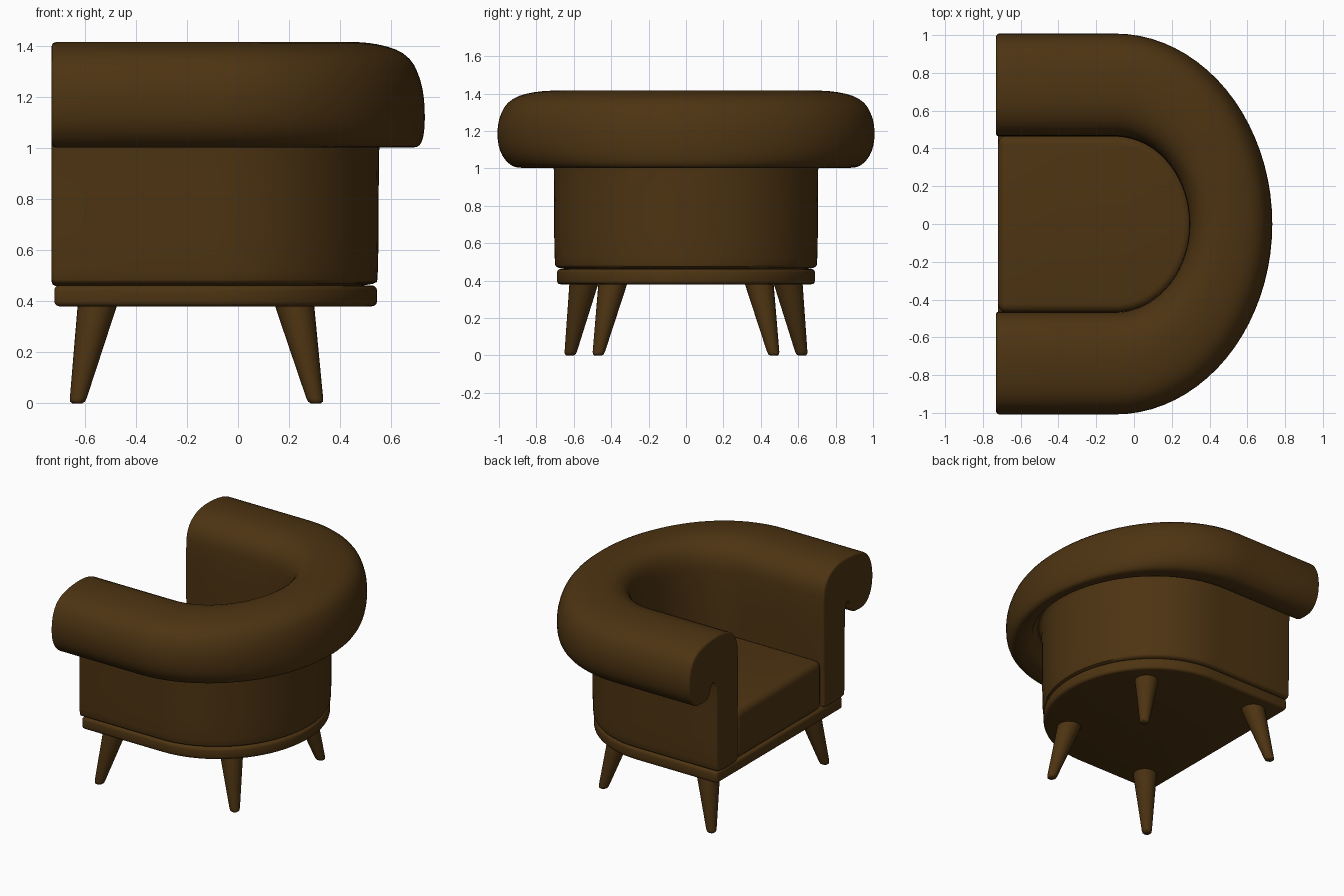
import bpy, bmesh, math
from mathutils import Vector

if "Cube" in bpy.data.objects:
    bpy.data.objects.remove(bpy.data.objects["Cube"])

brown = bpy.data.materials.new("dark brown leather")
brown.diffuse_color = (0.075, 0.034, 0.006, 1)
brown.use_nodes = True
brown.node_tree.nodes["Principled BSDF"].inputs["Base Color"].default_value = brown.diffuse_color
BEND = -0.1      # x where the straight arms start to curve into the back
N = 20           # steps per quarter curve


def plan(half, back, front):
    """U-shaped outline: straight arm, elliptical back, straight arm."""
    pts = [(front, half), (front * 0.5 + BEND * 0.5, half)]
    for i in range(2 * N + 1):
        a = math.pi / 2 - math.pi * i / (2 * N)
        pts.append((BEND + (back - BEND) * math.cos(a), half * math.sin(a)))
    return pts + [(x, -y) for x, y in reversed(pts[:2])]


def finish(bm, name, angle=40):
    bmesh.ops.recalc_face_normals(bm, faces=bm.faces)
    me = bpy.data.meshes.new(name)
    bm.to_mesh(me)
    bm.free()
    ob = bpy.data.objects.new(name, me)
    bpy.context.collection.objects.link(ob)
    me.materials.append(brown)
    bpy.ops.object.select_all(action='DESELECT')
    ob.select_set(True)
    bpy.context.view_layer.objects.active = ob
    bpy.ops.object.shade_smooth_by_angle(angle=math.radians(angle))
    return ob


def slab(name, half, back, front, z0, z1, r, segs):
    """D-shaped slab with rounded edges."""
    bm = bmesh.new()
    f = bm.faces.new([bm.verts.new((x, y, z0)) for x, y in plan(half, back, front)])
    top = bmesh.ops.extrude_face_region(bm, geom=[f])["geom"]
    bmesh.ops.translate(bm, vec=(0, 0, z1 - z0),
                        verts=[v for v in top if isinstance(v, bmesh.types.BMVert)])
    bmesh.ops.recalc_face_normals(bm, faces=bm.faces)
    edges = [e for e in bm.edges if e.calc_face_angle(0) > 0.7]
    bmesh.ops.bevel(bm, geom=edges, offset=r, segments=segs, profile=0.5, affect='EDGES')
    return finish(bm, name)


# Wall and outward roll: one hooked section (half width, height, back reach)
section = [(.47, .46, .30), (.47, .50, .30), (.46, 1.15, .29), (.475, 1.33, .30),
           (.60, 1.415, .38), (.80, 1.415, .53), (.95, 1.37, .67), (1.01, 1.25, .725),
           (1.005, 1.10, .735), (.94, 1.01, .72), (.86, 1.0, .68), (.78, 1.01, .625),
           (.755, 1.10, .60), (.715, 1.10, .56), (.705, 1.0, .552), (.705, .50, .55),
           (.69, .46, .54)]
section = [Vector(p) for p in section]
for _ in range(2):   # corner-cutting smooths the section
    section = [p.lerp(q, t) for p, q in zip(section, section[1:] + section[:1])
               for t in (.25, .75)]
bm = bmesh.new()
rows = [[bm.verts.new((x, y, p[1])) for x, y in plan(p[0], p[2], -.73)] for p in section]
for a, b in zip(rows, rows[1:] + rows[:1]):
    for i in range(len(a) - 1):
        bm.faces.new((a[i], a[i + 1], b[i + 1], b[i]))
caps = [bm.faces.new([r[k] for r in rows]) for k in (0, -1)]
bmesh.ops.recalc_face_normals(bm, faces=bm.faces)
bmesh.ops.bevel(bm, geom=[e for c in caps for e in c.edges], offset=.035,
                segments=4, profile=0.5, affect='EDGES', clamp_overlap=True)
finish(bm, "rolled_arms_and_back", 50)

# Seat cushion and base plate
slab("seat_cushion", .47, .31, -.72, .455, .80, .05, 5)
slab("base_plate", .69, .545, -.72, .38, .462, .02, 3)


# Splayed tapered legs with rounded feet
def leg(name, top, foot):
    bm = bmesh.new()
    rings = []
    for z, r in ((.39, .078), (.02, .033), (.006, .029), (0, .02)):
        t = (.39 - z) / .39
        cx, cy = (top[k] + (foot[k] - top[k]) * t for k in (0, 1))
        rings.append([bm.verts.new((cx + r * math.cos(i * math.tau / 24),
                                    cy + r * math.sin(i * math.tau / 24), z))
                      for i in range(24)])
    for a, b in zip(rings, rings[1:]):
        for i in range(24):
            j = (i + 1) % 24
            bm.faces.new((a[i], a[j], b[j], b[i]))
    bm.faces.new(rings[0])
    bm.faces.new(rings[-1])
    finish(bm, name, 50)


for s, side in ((1, "left"), (-1, "right")):
    leg("front_leg_" + side, (-.55, .545 * s), (-.63, .62 * s))
    leg("back_leg_" + side, (.22, .39 * s), (.305, .47 * s))
